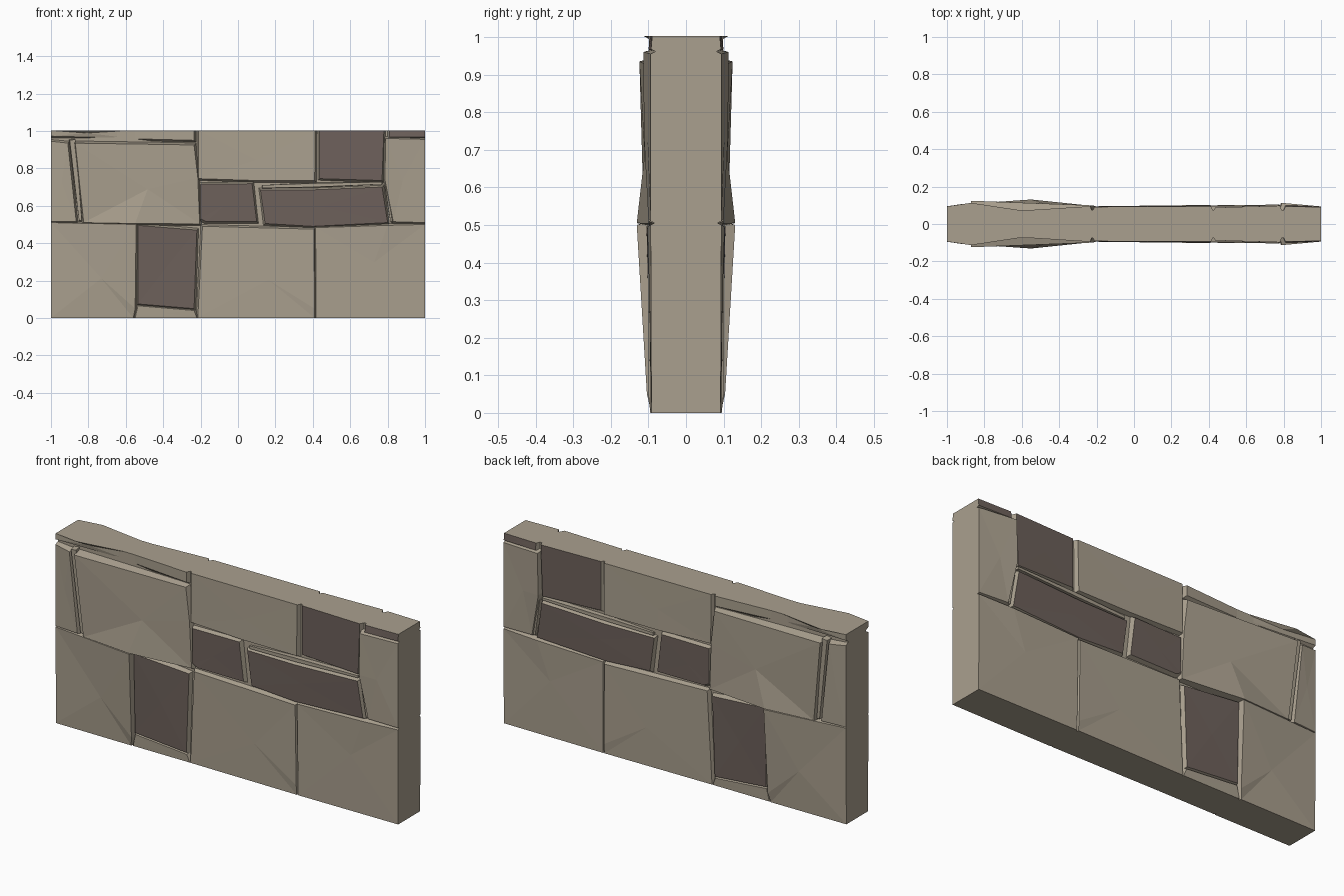
import bpy, bmesh

if "Cube" in bpy.data.objects:
    bpy.data.objects.remove(bpy.data.objects["Cube"])

TOP = 1.003
CORE = 0.075


def material(name, color):
    m = bpy.data.materials.new(name)
    m.diffuse_color = (*color, 1)
    m.use_nodes = True
    m.node_tree.nodes["Principled BSDF"].inputs["Base Color"].default_value = m.diffuse_color
    return m


sand = material("sand stone", (0.40, 0.35, 0.272))
brown = material("brown stone", (0.155, 0.12, 0.105))


def clamp(v, lo, hi):
    return max(lo, min(hi, v))


def stone(name, pts, dark=False, flare=0.014):
    """Stone with a sloped face (x, z, depth), flared sides, mirrored to the back."""
    bm = bmesh.new()
    cx = sum(p[0] for p in pts) / len(pts)
    cz = sum(p[1] for p in pts) / len(pts)
    cd = sum(p[2] for p in pts) / len(pts)
    face = [bm.verts.new((x, -d, z)) for x, z, d in pts]
    base = []
    for x, z, d in pts:
        bx = clamp(x + (flare if x > cx else -flare), -1, 1)
        bz = clamp(z + (flare if z > cz else -flare), 0, TOP)
        base.append(bm.verts.new((bx, -CORE + 0.01, bz)))
    n = len(pts)
    centre = bm.verts.new((cx, -cd, cz))
    for i in range(n):
        j = (i + 1) % n
        f = bm.faces.new((face[i], face[j], centre))
        f.material_index = 1 if dark else 0
        bm.faces.new((base[i], base[j], face[j], face[i]))
    me = bpy.data.meshes.new(name)
    bm.to_mesh(me)
    bm.free()
    me.materials.append(sand)
    me.materials.append(brown)
    ob = bpy.data.objects.new(name, me)
    bpy.context.collection.objects.link(ob)
    ob.modifiers.new("back side", 'MIRROR').use_axis = (False, True, False)


# wall core behind the stones
bpy.ops.mesh.primitive_cube_add(size=1, location=(0, 0, TOP / 2))
core = bpy.context.object
core.name = "wall_core"
core.scale = (2, 2 * CORE, TOP)
core.data.materials.append(sand)

# bottom course, with chipped lower edges
stone("bottom_left_stone", [(-1, 0, .09), (-.56, 0, .092), (-.55, .05, .104), (-.545, .5, .131),
                            (-1, .51, .095)])
stone("bottom_brown_stone", [(-.535, .075, .095), (-.235, .05, .095), (-.22, .47, .095),
                             (-.535, .495, .105)], True)
stone("brown_stone_sill", [(-.55, 0, .09), (-.22, 0, .09), (-.235, .04, .092), (-.535, .065, .092)])
stone("bottom_middle_stone", [(-.215, 0, .09), (.41, 0, .095), (.41, .05, .1), (.405, .475, .102),
                              (-.19, .49, .095)])
stone("bottom_right_stone", [(.418, 0, .095), (1, 0, .092), (1, .5, .094), (.8, .495, .103),
                             (.415, .483, .1)])

# big bulging stone and its left neighbours
stone("big_stone", [(-.825, .51, .112), (-.55, .505, .131), (-.205, .503, .095), (-.215, .75, .098),
                    (-.235, .925, .1), (-.87, .935, .124)])
stone("left_edge_stone", [(-1, .515, .094), (-.865, .515, .105), (-.91, .935, .108), (-1, .945, .095)])
stone("left_sliver", [(-.85, .52, .1), (-.835, .52, .1), (-.87, .955, .108), (-.9, .95, .108)], flare=.005)

# thin top course on the left
stone("top_left_strip", [(-1, .972, .094), (-.585, .962, .07), (-.585, TOP, .07), (-.87, TOP, .113),
                         (-1, TOP, .094)])
stone("top_middle_strip", [(-.55, .958, .075), (-.235, .95, .095), (-.235, TOP, .095), (-.55, TOP, .075)])

# upper right stones
stone("upper_middle_stone", [(-.21, .745, .094), (.1, .735, .097), (.41, .735, .098), (.412, TOP, .094),
                             (-.21, TOP, .092)])
stone("upper_brown_stone", [(.435, .745, .088), (.77, .735, .098), (.78, TOP, .098), (.435, TOP, .088)], True)
stone("right_edge_stone", [(.83, .515, .1), (1, .51, .094), (1, .955, .094), (.79, .96, .113),
                           (.785, .74, .112)])
stone("top_right_brown_stone", [(.81, .967, .1), (1, .967, .093), (1, TOP, .09), (.81, TOP, .095)], True)

# small brown stones in the middle
stone("short_brown_stone", [(-.2, .53, .094), (-.17, .515, .095), (.1, .515, .096), (.075, .718, .097),
                            (-.2, .715, .094)], True)
stone("long_brown_stone", [(.145, .505, .094), (.4, .49, .096), (.8, .51, .1), (.77, .7, .104),
                           (.4, .685, .098), (.12, .685, .094)], True)
stone("light_ledge", [(.13, .695, .09), (.4, .7, .095), (.77, .715, .1), (.77, .727, .1),
                      (.4, .72, .095), (.13, .71, .09)], flare=.004)
stone("right_sliver", [(.815, .515, .095), (.825, .515, .095), (.795, .71, .1), (.785, .71, .1)], flare=.005)
